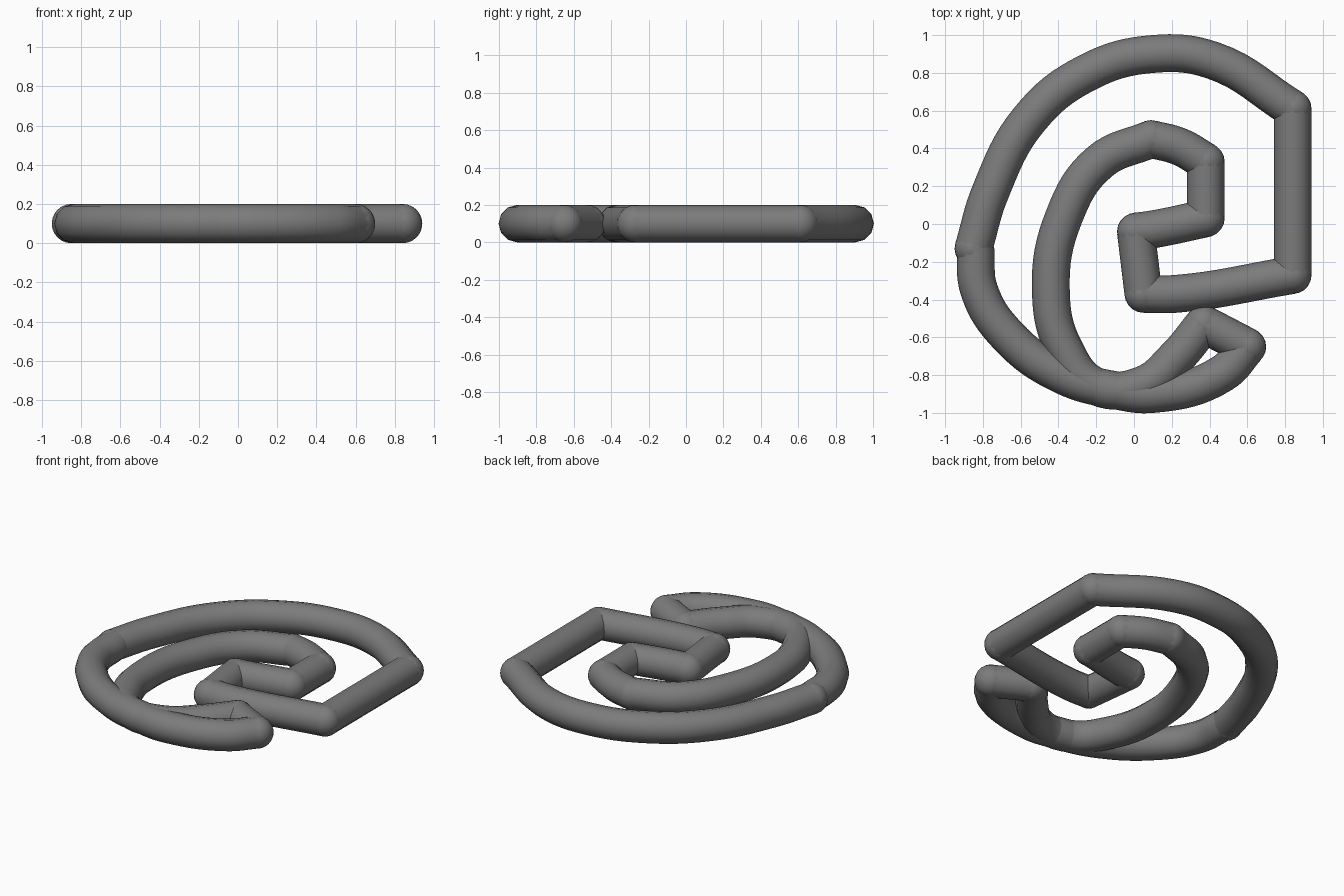
import bpy

cube = bpy.data.objects.get("Cube")
if cube:
    bpy.data.objects.remove(cube, do_unlink=True)

RADIUS = 0.1

grey = bpy.data.materials.new("mid_grey")
grey.use_nodes = True
colour = (0.2, 0.2, 0.2, 1)
grey.diffuse_color = colour
grey.node_tree.nodes["Principled BSDF"].inputs["Base Color"].default_value = colour

# Centre lines of the bent rod, split wherever it turns a sharp corner
runs = {
    "right_bar": [(.84, .61), (.84, -.27)],
    "lower_bar": [(.84, -.27), (.22, -.37), (.05, -.37)],
    "inner_post": [(.05, -.37), (.01, -.04)],
    "middle_bar": [(.01, -.04), (.09, -.03), (.38, .03)],
    "upper_post": [(.38, .03), (.38, .33)],
    "upper_slope": [(.38, .33), (.24, .41), (.09, .45)],
    "inner_loop": [(.09, .45), (-.18, .33), (-.37, .04), (-.44, -.36), (-.37, -.66),
                   (-.2, -.86), (.05, -.85), (.22, -.71), (.37, -.53)],
    "hook_tip": [(.37, -.53), (.6, -.65)],
    "lower_arc": [(.6, -.65), (.47, -.79), (.1, -.9), (-.1, -.88), (-.38, -.8),
                  (-.67, -.59), (-.82, -.35), (-.84, -.13)],
    "outer_arc": [(-.85, -.13), (-.76, .17), (-.55, .56), (-.25, .8), (.1, .9),
                  (.42, .865), (.84, .61)],
}


def rod(name, points):
    curve = bpy.data.curves.new(name, "CURVE")
    curve.dimensions = "3D"
    curve.bevel_depth = RADIUS
    curve.bevel_resolution = 4
    curve.resolution_u = 8
    spline = curve.splines.new("BEZIER")
    spline.bezier_points.add(len(points) - 1)
    for bp, (x, y) in zip(spline.bezier_points, points):
        bp.co = (x, y, RADIUS)
        bp.handle_left_type = bp.handle_right_type = "AUTO"
    obj = bpy.data.objects.new(name, curve)
    bpy.context.collection.objects.link(obj)
    bpy.ops.object.select_all(action="DESELECT")
    obj.select_set(True)
    bpy.context.view_layer.objects.active = obj
    bpy.ops.object.convert(target="MESH")
    return bpy.context.object


def finish(obj):
    obj.data.materials.clear()
    obj.data.materials.append(grey)
    obj.data.shade_smooth()


# Rods, each with a ball joint rounding the corner where it starts
for name, points in runs.items():
    finish(rod(name, points))
    bpy.ops.mesh.primitive_uv_sphere_add(segments=20, ring_count=12, radius=RADIUS,
                                         location=(*points[0], RADIUS))
    ball = bpy.context.object
    ball.name = name + "_joint"
    finish(ball)
